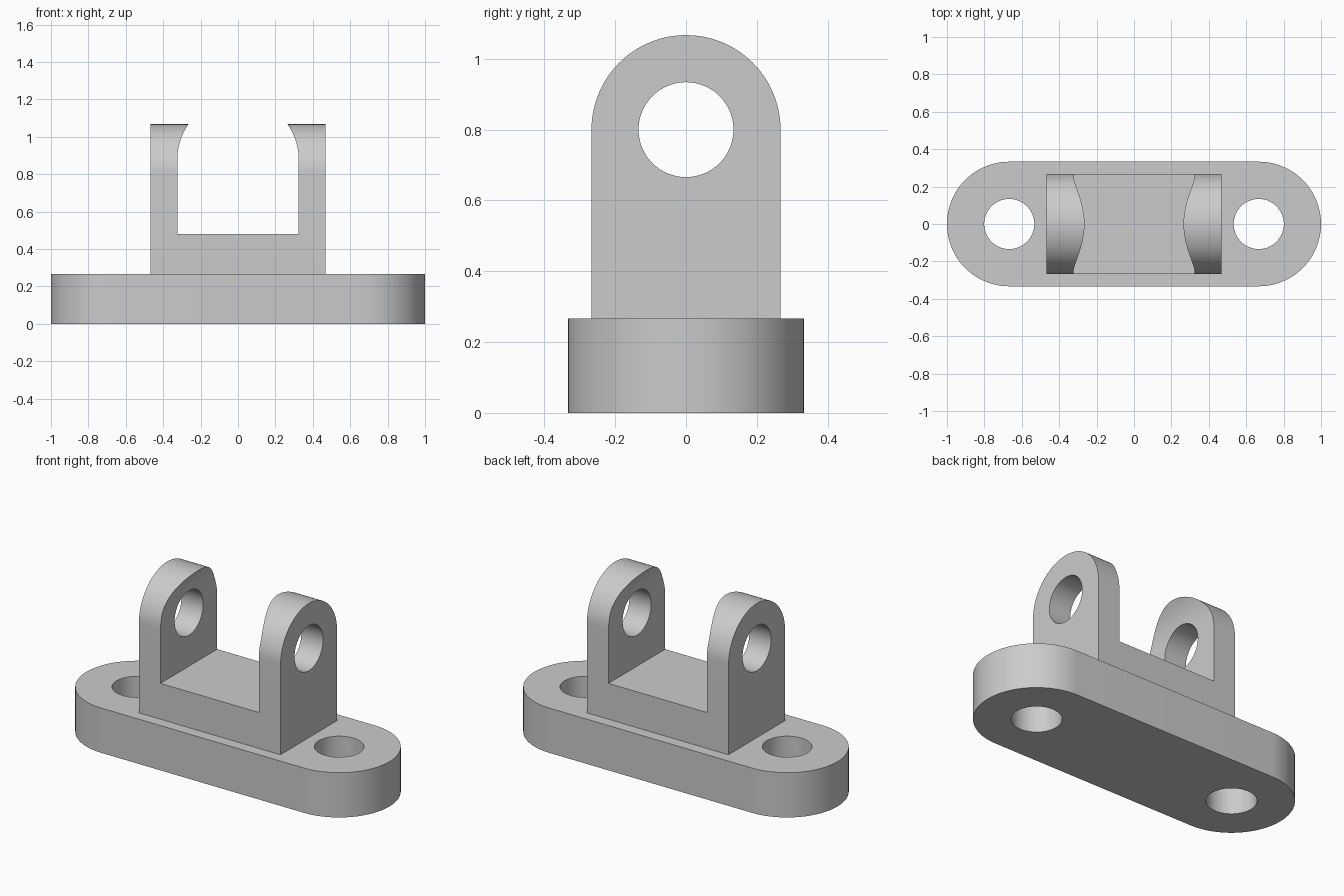
import bpy
import bmesh
import math
from mathutils import Vector

cube = bpy.data.objects.get("Cube")
if cube:
    bpy.data.objects.remove(cube, do_unlink=True)

GREY = (0.6, 0.6, 0.6, 1.0)
grey = bpy.data.materials.new("light grey")
grey.use_nodes = True
grey.diffuse_color = GREY
grey.node_tree.nodes["Principled BSDF"].inputs["Base Color"].default_value = GREY


def arc(cx, cy, r, start, end, steps=48):
    """Points on an arc, angles in degrees."""
    angles = [math.radians(start + (end - start) * i / steps) for i in range(steps + 1)]
    return [(cx + r * math.cos(a), cy + r * math.sin(a)) for a in angles]


def circle(cx, cy, r):
    return arc(cx, cy, r, 0, 360, 96)[:-1]


def prism(name, profile, axis, low, high):
    """Extrude a 2D profile along an axis; the profile uses the other two axes in order."""
    def place(u, v, w):
        return {"x": (w, u, v), "y": (u, w, v), "z": (u, v, w)}[axis]

    bm = bmesh.new()
    face = bm.faces.new([bm.verts.new(place(u, v, low)) for u, v in profile])
    side = bmesh.ops.extrude_face_region(bm, geom=[face])
    top = [g for g in side["geom"] if isinstance(g, bmesh.types.BMVert)]
    bmesh.ops.translate(bm, verts=top, vec=Vector(place(0, 0, high - low)))
    bmesh.ops.recalc_face_normals(bm, faces=bm.faces)
    mesh = bpy.data.meshes.new(name)
    bm.to_mesh(mesh)
    bm.free()
    mesh.materials.append(grey)
    obj = bpy.data.objects.new(name, mesh)
    bpy.context.collection.objects.link(obj)
    return obj


def activate(obj):
    bpy.ops.object.select_all(action="DESELECT")
    obj.select_set(True)
    bpy.context.view_layer.objects.active = obj


def cut(obj, cutter):
    """Subtract the cutter and remove it."""
    cutter.hide_render = True
    mod = obj.modifiers.new("cut", "BOOLEAN")
    mod.operation = "DIFFERENCE"
    mod.solver = "EXACT"
    mod.object = cutter
    activate(obj)
    bpy.ops.object.modifier_apply(modifier=mod.name)
    bpy.data.objects.remove(cutter, do_unlink=True)


BASE_TOP = 0.267
END_X = 0.667      # bolt hole centres
BASE_R = 0.333
HOLE_R = 0.134
YOKE_R = 0.267
PIN_Z = 0.8
GAP = 0.324        # half width of the slot between the lugs
ROUND_Z = 0.88     # height where the slot starts closing in

# Base plate with rounded ends and two bolt holes
outline = arc(END_X, 0, BASE_R, -90, 90) + arc(-END_X, 0, BASE_R, 90, 270)
base = prism("base_plate", outline, "z", 0, BASE_TOP)
for side in (-1, 1):
    cut(base, prism("bolt_hole_cutter", circle(side * END_X, 0, HOLE_R), "z", -0.1, 0.5))

# Yoke block with an arched top
arch = [(-YOKE_R, BASE_TOP - 0.05), (YOKE_R, BASE_TOP - 0.05)] + arc(0, PIN_Z, YOKE_R, 0, 180)
yoke = prism("yoke", arch, "x", -0.467, 0.467)

# Slot between the lugs, rounded in towards the top
slot = [(-GAP, 0.481), (GAP, 0.481)] + arc(0, ROUND_Z, GAP, 0, 180, 96)
cut(yoke, prism("slot_cutter", slot, "y", -0.5, 0.5))

# Pin hole through both lugs
cut(yoke, prism("pin_hole_cutter", circle(0, PIN_Z, HOLE_R), "x", -0.6, 0.6))

for obj in (base, yoke):
    activate(obj)
    bpy.ops.object.shade_smooth_by_angle(angle=math.radians(30))
